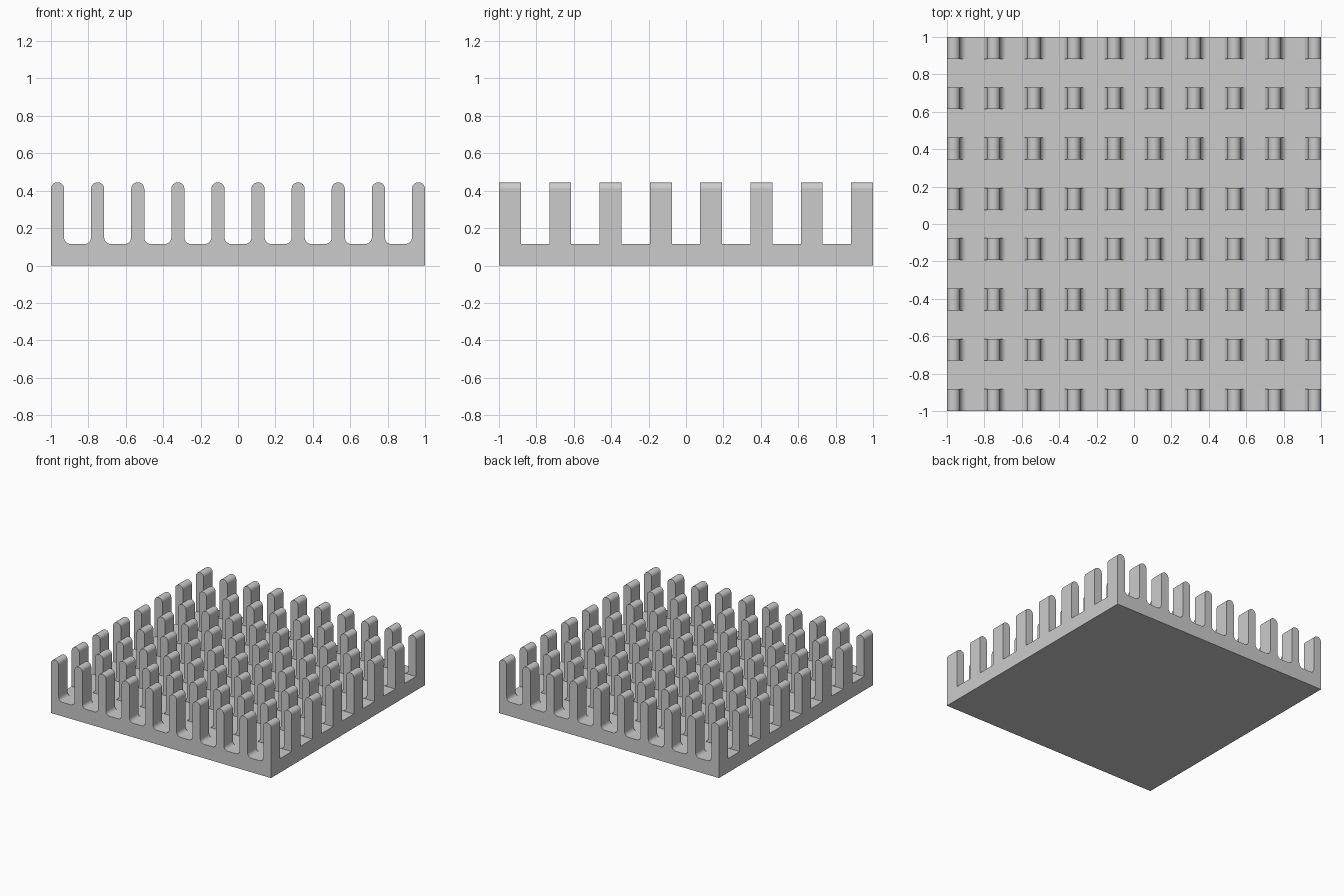
import bpy, bmesh, math

default = bpy.data.objects.get("Cube")
if default:
    bpy.data.objects.remove(default, do_unlink=True)

COLS, ROWS = 10, 8
R = 0.035                 # half fin thickness, also the root fillet radius
FLOOR, TOP = 0.115, 0.445
PIN_DEPTH = 0.117
PITCH_X = (2 - 2 * R) / (COLS - 1)
PITCH_Y = (2 - PIN_DEPTH) / (ROWS - 1)
GAP = PITCH_Y - PIN_DEPTH

metal = bpy.data.materials.new("grey metal")
metal.use_nodes = True
metal.diffuse_color = (0.6, 0.6, 0.6, 1)
metal.node_tree.nodes["Principled BSDF"].inputs["Base Color"].default_value = (0.6, 0.6, 0.6, 1)


def make_object(name, bm):
    bmesh.ops.recalc_face_normals(bm, faces=bm.faces[:])
    mesh = bpy.data.meshes.new(name)
    bm.to_mesh(mesh)
    bm.free()
    mesh.materials.append(metal)
    obj = bpy.data.objects.new(name, mesh)
    bpy.context.collection.objects.link(obj)
    return obj


def arc(cx, cz, start, end, steps):
    angles = [math.radians(start + (end - start) * i / steps) for i in range(steps + 1)]
    return [(cx + R * math.cos(a), cz + R * math.sin(a)) for a in angles]


# Comb cross-section: base, round-topped fins and filleted channels
profile = [(-1, 0)]
for i in range(COLS):
    x = -1 + R + i * PITCH_X
    if i > 0:
        profile += arc(x - 2 * R, FLOOR + R, 270, 360, 6)
    profile += arc(x, TOP - R, 180, 0, 12)
    if i < COLS - 1:
        profile += arc(x + 2 * R, FLOOR + R, 180, 270, 6)
profile.append((1, 0))

# Extrude the section along y
bm = bmesh.new()
face = bm.faces.new([bm.verts.new((x, -1, z)) for x, z in profile])
ext = bmesh.ops.extrude_face_region(bm, geom=[face])
bmesh.ops.translate(bm, vec=(0, 2, 0),
                    verts=[g for g in ext["geom"] if isinstance(g, bmesh.types.BMVert)])
heat_sink = make_object("heat_sink", bm)

# Cross channels divide the fins into pins
bm = bmesh.new()
for j in range(ROWS - 1):
    y = -1 + PIN_DEPTH + GAP / 2 + j * PITCH_Y
    box = bmesh.ops.create_cube(bm, size=1)["verts"]
    bmesh.ops.scale(bm, vec=(2.4, GAP, 0.6), verts=box)
    bmesh.ops.translate(bm, vec=(0, y, FLOOR + 0.3), verts=box)
cutter = make_object("channel_cutter", bm)
cutter.hide_render = True

cut = heat_sink.modifiers.new("cross_channels", 'BOOLEAN')
cut.operation = 'DIFFERENCE'
cut.solver = 'EXACT'
cut.object = cutter

bpy.ops.object.select_all(action='DESELECT')
heat_sink.select_set(True)
bpy.context.view_layer.objects.active = heat_sink
bpy.ops.object.modifier_apply(modifier=cut.name)
bpy.data.objects.remove(cutter, do_unlink=True)

# Smooth rounds with crisp edges and flat walls
bpy.ops.object.shade_smooth_by_angle(angle=math.radians(30))
weighted = heat_sink.modifiers.new("flat_walls", 'WEIGHTED_NORMAL')
weighted.keep_sharp = True
